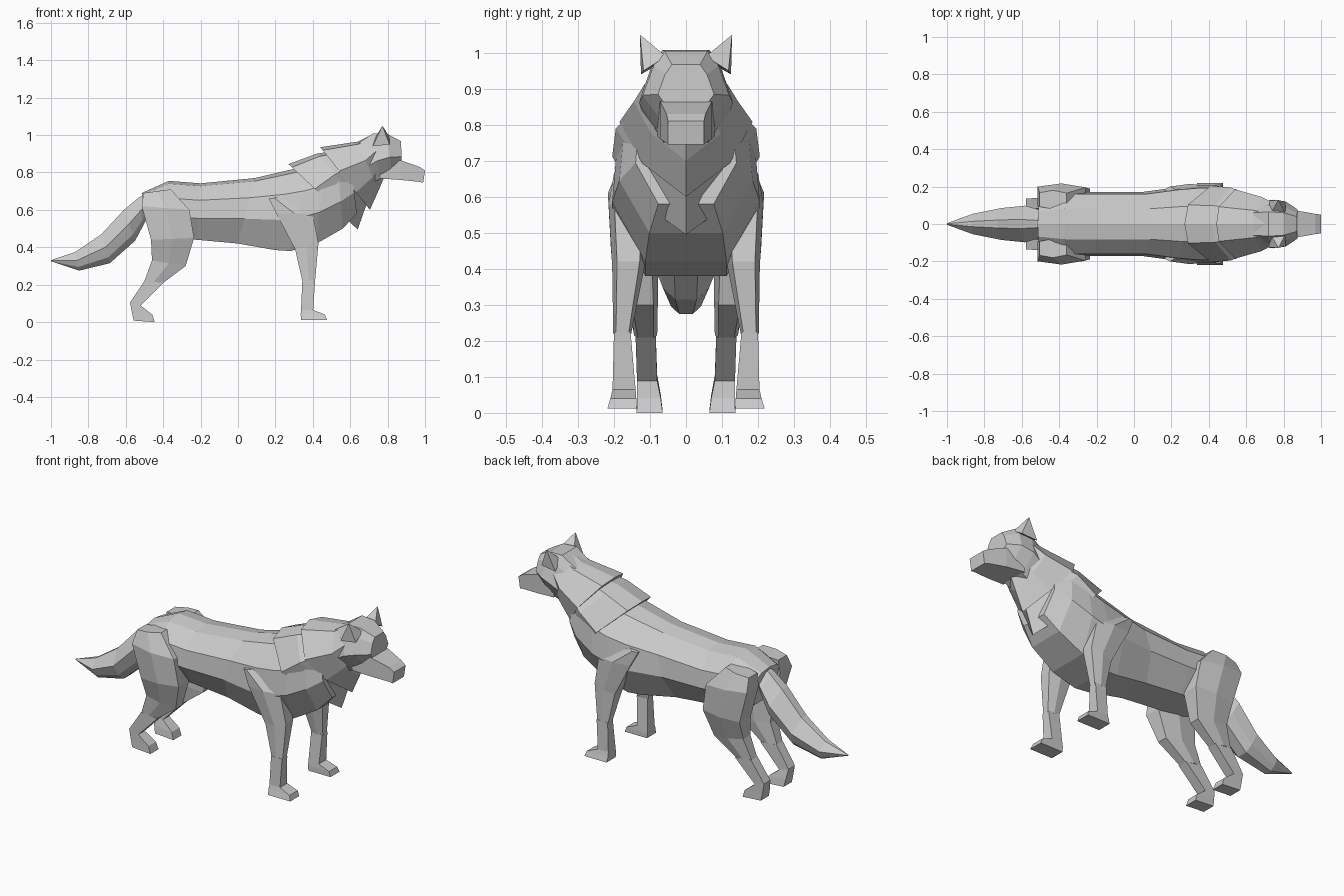
import bpy, bmesh


def finish(name, bm, mirror=False):
    bmesh.ops.remove_doubles(bm, verts=bm.verts, dist=0.0005)
    bmesh.ops.recalc_face_normals(bm, faces=bm.faces)
    me = bpy.data.meshes.new(name)
    bm.to_mesh(me)
    bm.free()
    ob = bpy.data.objects.new(name, me)
    bpy.context.collection.objects.link(ob)
    if mirror:
        m = ob.modifiers.new("Mirror", 'MIRROR')
        m.use_axis = (False, True, False)
    return ob


def loft(name, profile, rings, mirror=False):
    """Each ring: start x, z, end x, z, half width, optional y centre.
    Profile points: fraction from start to end, fraction of half width."""
    bm = bmesh.new()
    loops = []
    for ax, az, bx, bz, w, *yc in rings:
        c = yc[0] if yc else 0
        loops.append([bm.verts.new((ax + (bx - ax) * t, c + s * w, az + (bz - az) * t))
                      for t, s in profile])
    n = len(profile)
    for a, b in zip(loops, loops[1:]):
        for i in range(n):
            bm.faces.new((a[i], a[(i + 1) % n], b[(i + 1) % n], b[i]))
    bm.faces.new(loops[0])
    bm.faces.new(loops[-1])
    return finish(name, bm, mirror)


def symmetric(half):
    return half + [(t, -s) for t, s in reversed(half) if s]


BODY = symmetric([(0, 0), (0.05, 0.48), (0.3, 0.94), (0.62, 1), (1, 0.55)])
COLLAR = symmetric([(0, 0), (0.05, 0.5), (0.38, 1), (0.72, 0.66), (1, 0)])
HEAD = symmetric([(0, 0.5), (0.2, 0.75), (0.6, 1), (1, 0.5)])
TAIL = symmetric([(0, 0.25), (0.45, 1), (0.8, 0.75), (1, 0.35)])
BOX = symmetric([(0, 1), (1, 1)])
LEG = symmetric([(0, 0.7), (0.5, 1), (1, 0.75)])

# Torso from rump to chest
loft("torso", BODY, [
    (-0.515, 0.69, -0.48, 0.50, 0.14),
    (-0.37, 0.755, -0.38, 0.45, 0.17),
    (-0.20, 0.742, -0.22, 0.44, 0.17),
    (0.09, 0.77, 0.00, 0.42, 0.17),
    (0.26, 0.81, 0.20, 0.385, 0.195),
    (0.39, 0.84, 0.28, 0.38, 0.205),
    (0.46, 0.86, 0.42, 0.42, 0.205),
    (0.53, 0.88, 0.56, 0.50, 0.185),
    (0.60, 0.88, 0.635, 0.58, 0.14)])

# Overlapping fur collars
loft("rear_collar", COLLAR, [
    (0.27, 0.845, 0.64, 0.495, 0.205),
    (0.42, 0.90, 0.68, 0.61, 0.195),
    (0.56, 0.925, 0.71, 0.69, 0.15)])
loft("front_collar", COLLAR, [
    (0.44, 0.935, 0.705, 0.60, 0.185),
    (0.64, 0.965, 0.75, 0.70, 0.145),
    (0.71, 1.0, 0.78, 0.77, 0.115)])

# Head, muzzle and ears
loft("head", HEAD, [
    (0.64, 0.955, 0.71, 0.74, 0.12),
    (0.72, 1.008, 0.76, 0.765, 0.13),
    (0.80, 1.005, 0.82, 0.80, 0.12),
    (0.872, 0.967, 0.875, 0.83, 0.078)])
loft("muzzle", BOX, [
    (0.76, 0.865, 0.76, 0.768, 0.08),
    (0.87, 0.865, 0.87, 0.76, 0.072),
    (0.97, 0.83, 0.97, 0.75, 0.054),
    (1.0, 0.81, 0.99, 0.745, 0.05)])
bm = bmesh.new()
base = [bm.verts.new(p) for p in
        ((0.73, 0.055, 0.98), (0.72, 0.125, 0.94), (0.81, 0.118, 0.95), (0.81, 0.055, 0.99))]
tip = bm.verts.new((0.772, 0.128, 1.05))
bm.faces.new(base)
for i in range(4):
    bm.faces.new((base[i], base[(i + 1) % 4], tip))
finish("ears", bm, True)

# Bushy tail
loft("tail", TAIL, [
    (-0.47, 0.69, -0.48, 0.57, 0.06),
    (-0.525, 0.67, -0.51, 0.51, 0.08),
    (-0.61, 0.60, -0.55, 0.435, 0.098),
    (-0.73, 0.47, -0.685, 0.315, 0.085),
    (-0.87, 0.375, -0.85, 0.275, 0.055),
    (-1.0, 0.331, -1.0, 0.325, 0.004)])

# Front legs with paws
loft("front_legs", LEG, [
    (0.22, 0.67, 0.165, 0.66, 0.05, 0.15),
    (0.40, 0.58, 0.205, 0.58, 0.055, 0.16),
    (0.43, 0.42, 0.305, 0.39, 0.045, 0.16),
    (0.412, 0.22, 0.344, 0.22, 0.025, 0.177)], True)
loft("front_lower_legs", BOX, [
    (0.412, 0.225, 0.344, 0.225, 0.023, 0.177),
    (0.402, 0.065, 0.337, 0.065, 0.032, 0.172),
    (0.465, 0.04, 0.335, 0.04, 0.036, 0.174),
    (0.475, 0.012, 0.338, 0.012, 0.04, 0.178)], True)

# Hind legs with thighs, hocks and paws
loft("hind_legs", LEG, [
    (-0.36, 0.71, -0.505, 0.69, 0.05, 0.13),
    (-0.26, 0.60, -0.515, 0.62, 0.07, 0.147),
    (-0.235, 0.45, -0.465, 0.44, 0.066, 0.142),
    (-0.28, 0.30, -0.46, 0.33, 0.042, 0.12),
    (-0.40, 0.21, -0.50, 0.22, 0.032, 0.112)], True)
loft("hind_lower_legs", BOX, [
    (-0.40, 0.21, -0.50, 0.22, 0.028, 0.112),
    (-0.52, 0.088, -0.577, 0.105, 0.028, 0.108),
    (-0.458, 0.04, -0.567, 0.05, 0.033, 0.103),
    (-0.445, 0.0, -0.558, 0.008, 0.036, 0.101)], True)
